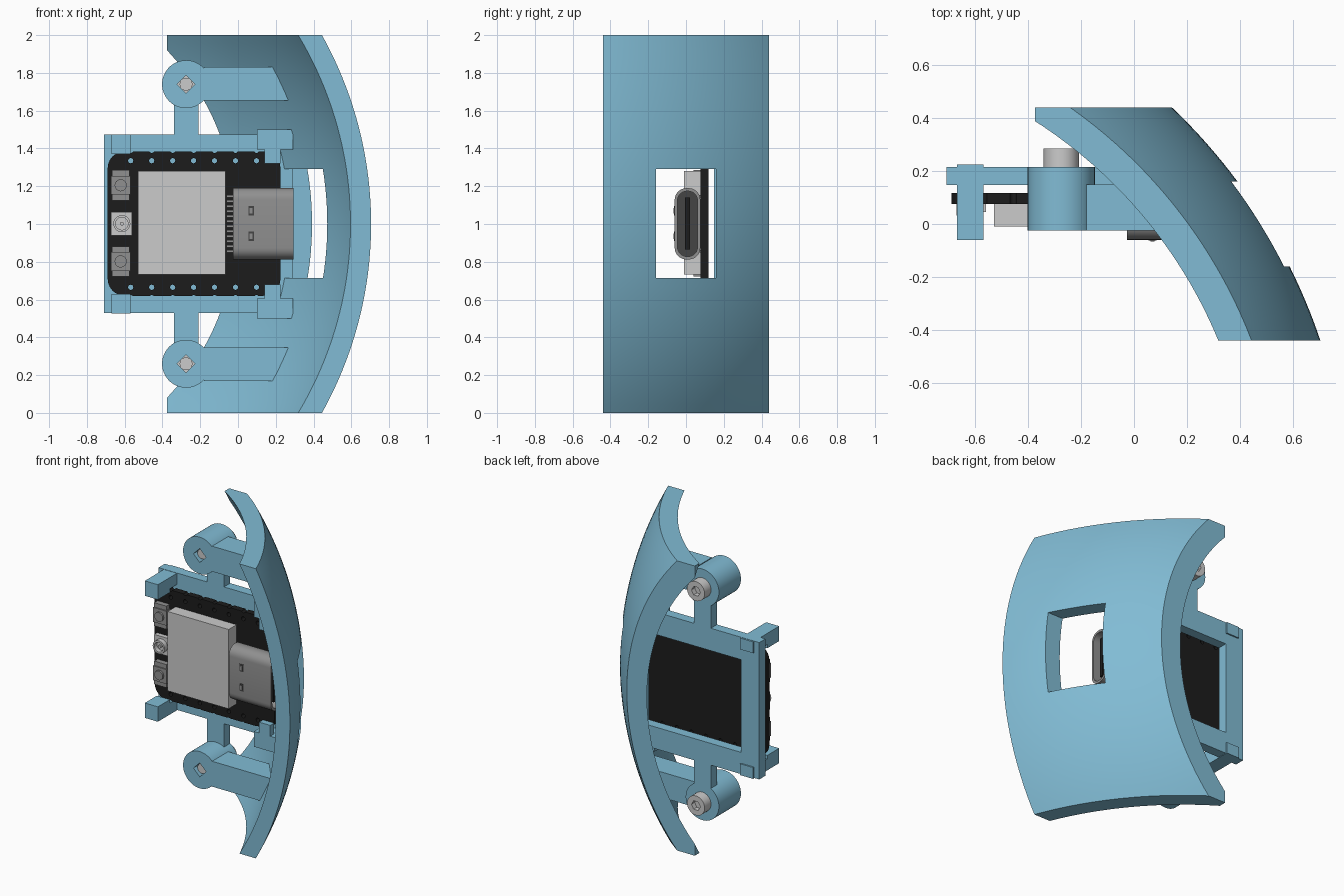
import bpy, bmesh, math
from mathutils import Vector

if "Cube" in bpy.data.objects:
    bpy.data.objects.remove(bpy.data.objects["Cube"])


def material(name, rgb):
    m = bpy.data.materials.new(name)
    m.diffuse_color = (*rgb, 1)
    m.use_nodes = True
    m.node_tree.nodes["Principled BSDF"].inputs["Base Color"].default_value = m.diffuse_color
    return m


BLUE = material("blue_plastic", (0.22, 0.50, 0.66))
BLACK = material("board_black", (0.012, 0.012, 0.012))
LIGHT = material("light_metal", (0.60, 0.60, 0.60))
MID = material("grey_metal", (0.28, 0.28, 0.28))
DARK = material("dark_grey", (0.06, 0.06, 0.06))

# Sphere centre and radii of the curved cover
CX, CY, CZ = -1.347, -1.128, 1.0
R_OUT, R_IN = 2.164, 2.061


def finish(name, bm, mat):
    bmesh.ops.recalc_face_normals(bm, faces=bm.faces)
    me = bpy.data.meshes.new(name)
    bm.to_mesh(me)
    bm.free()
    ob = bpy.data.objects.new(name, me)
    bpy.context.collection.objects.link(ob)
    me.materials.append(mat)
    return ob


def activate(ob):
    bpy.ops.object.select_all(action='DESELECT')
    ob.select_set(True)
    bpy.context.view_layer.objects.active = ob


def smooth(ob):
    activate(ob)
    bpy.ops.object.shade_smooth_by_angle(angle=math.radians(30))
    return ob


def boolean(ob, cutter, op='DIFFERENCE', keep=False):
    activate(ob)
    mod = ob.modifiers.new("cut", 'BOOLEAN')
    mod.operation, mod.object, mod.solver = op, cutter, 'EXACT'
    bpy.ops.object.modifier_apply(modifier=mod.name)
    if not keep:
        bpy.data.objects.remove(cutter)
    return ob


def prism(name, pts, a, b, mat, axis='y'):
    """Extrude an outline: (x, z) along y, or (y, z) along x."""
    bm = bmesh.new()
    put = (lambda p, t: (p[0], t, p[1])) if axis == 'y' else (lambda p, t: (t, p[0], p[1]))
    f = bm.faces.new([bm.verts.new(put(p, a)) for p in pts])
    ext = bmesh.ops.extrude_face_region(bm, geom=[f])
    d = Vector(put((0, 0), b - a))
    bmesh.ops.translate(bm, vec=d, verts=[v for v in ext['geom'] if isinstance(v, bmesh.types.BMVert)])
    return finish(name, bm, mat)


def box(name, x0, x1, y0, y1, z0, z1, mat):
    return prism(name, [(x0, z0), (x1, z0), (x1, z1), (x0, z1)], y0, y1, mat)


def disc(x, z, r, n):
    return [(x + r * math.cos(2 * math.pi * i / n), z + r * math.sin(2 * math.pi * i / n)) for i in range(n)]


def rounded(u0, u1, v0, v1, r, n=6):
    pts = []
    for k, (u, v) in enumerate([(u1 - r, v1 - r), (u0 + r, v1 - r), (u0 + r, v0 + r), (u1 - r, v0 + r)]):
        for i in range(n + 1):
            a = math.pi / 2 * (k + i / n)
            pts.append((u + r * math.cos(a), v + r * math.sin(a)))
    return pts


def cylinder(name, x, z, r, y0, y1, mat, n=40):
    return smooth(prism(name, disc(x, z, r, n), y0, y1, mat))


# Curved cover: two concentric sphere patches with a rectangular window
def spread(stops, counts):
    out = [stops[0]]
    for a, b, n in zip(stops, stops[1:], counts):
        out += [a + (b - a) * (i + 1) / n for i in range(n)]
    return out


ys = spread([-0.44, -0.16, 0.16, 0.44], [8, 8, 8])
zs = spread([0, 0.715, 1.29, 2], [16, 12, 16])
bm = bmesh.new()
layers = [[[bm.verts.new((CX + math.sqrt(r * r - (y - CY) ** 2 - (z - CZ) ** 2), y, z)) for z in zs]
           for y in ys] for r in (R_OUT, R_IN)]
for L in layers:
    for i in range(24):
        for j in range(44):
            if not (8 <= i < 16 and 16 <= j < 28):
                bm.faces.new((L[i][j], L[i + 1][j], L[i + 1][j + 1], L[i][j + 1]))
index = {v: (k, i, j) for k, L in enumerate(layers) for i, c in enumerate(L) for j, v in enumerate(c)}
for e in [e for e in bm.edges if len(e.link_faces) == 1 and index[e.verts[0]][0] == 0]:
    (_, i, j), (_, m, n) = index[e.verts[0]], index[e.verts[1]]
    bm.faces.new((layers[0][i][j], layers[0][m][n], layers[1][m][n], layers[1][i][j]))
bmesh.ops.delete(bm, geom=[v for v in bm.verts if not v.link_faces], context='VERTS')
bmesh.ops.bisect_plane(bm, geom=bm.verts[:] + bm.edges[:] + bm.faces[:], dist=1e-5,
                       plane_co=(-0.375, 0, 0), plane_no=(-1, 0, 0), clear_outer=True)
bmesh.ops.holes_fill(bm, edges=[e for e in bm.edges if e.is_boundary], sides=0)
smooth(finish("curved_cover", bm, BLUE))

# Helper sphere that trims the parts joining the cover
bm = bmesh.new()
bmesh.ops.create_uvsphere(bm, u_segments=128, v_segments=64, radius=2.13)
bmesh.ops.translate(bm, vec=(CX, CY, CZ), verts=bm.verts)
trim = finish("trim_sphere", bm, BLUE)
trim.hide_render = True

# Board frame
frame = box("board_frame", -0.71, 0.29, 0.147, 0.215, 0.53, 1.475, BLUE)
boolean(frame, box("opening", -0.57, 0.18, 0, 0.4, 0.68, 1.32, BLUE))
boolean(frame, trim, 'INTERSECT', True)

for s, side in ((1, "upper"), (-1, "lower")):
    def zbox(name, x0, x1, y0, y1, d0, d1):
        a, b = sorted((1 + s * d0, 1 + s * d1))
        return box(f"{side}_{name}", x0, x1, y0, y1, a, b, BLUE)

    # Corner clips of the frame
    zbox("left_clip_post", -0.67, -0.57, -0.06, 0.225, 0.395, 0.473)
    zbox("left_clip_hook", -0.67, -0.57, -0.06, 0.07, 0.37, 0.473)
    wall = zbox("right_clip_wall", 0.10, 0.29, 0.03, 0.2, 0.395, 0.50)
    boolean(wall, trim, 'INTERSECT', True)
    zbox("right_clip_hook", 0.14, 0.225, 0.03, 0.072, 0.32, 0.40)

    # Screw boss with a square hole, strut to the frame, arm to the cover
    bx, bz = -0.275, 1 + s * 0.74
    boss = prism(f"{side}_boss", disc(bx, bz, 0.127, 48), -0.025, 0.215, BLUE)
    smooth(boolean(boss, prism("hole", disc(bx, bz, 0.048, 4), -0.1, 0.3, BLUE)))
    zbox("strut", -0.34, -0.21, 0.147, 0.215, 0.46, 0.635)
    arm = zbox("arm", -0.18, 0.40, -0.025, 0.15, 0.655, 0.83)
    boolean(arm, trim, 'INTERSECT', True)

    # Socket head screw
    cylinder(f"{side}_screw_shaft", bx, bz, 0.034, 0.0, 0.22, LIGHT, 20)
    head = prism(f"{side}_screw_head", disc(bx, bz, 0.067, 32), 0.215, 0.285, LIGHT)
    smooth(boolean(head, prism("socket", disc(bx, bz, 0.034, 6), 0.25, 0.4, LIGHT)))

bpy.data.objects.remove(trim)

# Circuit board with pin holes and scalloped edges
board = prism("circuit_board", rounded(-0.69, 0.225, 0.62, 1.385, 0.09), 0.076, 0.118, BLACK)
for i in range(7):
    px = -0.568 + i * 0.111
    for s in (1, -1):
        for d in (0.335, 0.39):
            boolean(board, prism("pin_hole", disc(px, 1 + s * d, 0.014, 12), 0, 0.2, BLACK))

# Chip shield
box("chip_shield", -0.53, -0.065, -0.01, 0.077, 0.732, 1.28, LIGHT)

# Push buttons and antenna socket
for bz, n in ((1.205, "upper"), (0.802, "lower")):
    box(f"{n}_button_base", -0.668, -0.575, 0.04, 0.077, bz - 0.08, bz + 0.08, MID)
    box(f"{n}_button_body", -0.672, -0.57, 0.032, 0.077, bz - 0.05, bz + 0.05, MID)
    cylinder(f"{n}_button_cap", -0.621, bz, 0.032, 0.02, 0.035, MID, 24)
box("antenna_base", -0.672, -0.56, 0.045, 0.077, 0.94, 1.063, LIGHT)
ring = prism("antenna_ring", disc(-0.615, 1.002, 0.045, 28), 0.012, 0.05, LIGHT)
smooth(boolean(ring, prism("bore", disc(-0.615, 1.002, 0.033, 28), -0.1, 0.042, LIGHT)))
cylinder("antenna_pin", -0.615, 1.002, 0.01, 0.018, 0.05, LIGHT, 12)

# Port: hollow rounded sleeve, inner block, tongue, pins
sleeve = prism("port_sleeve", rounded(-0.06, 0.076, 0.812, 1.19, 0.062), -0.027, 0.293, MID, 'x')
boolean(sleeve, prism("cavity", rounded(-0.045, 0.061, 0.828, 1.174, 0.05), 0.0, 0.4, MID, 'x'))
smooth(sleeve)
prism("port_block", rounded(-0.046, 0.062, 0.827, 1.175, 0.05), 0.0, 0.1, DARK, 'x')
box("port_tongue", 0.09, 0.275, -0.005, 0.02, 0.865, 1.14, BLACK)
for z in (0.935, 1.07):
    box("port_slot", 0.055, 0.085, -0.063, -0.058, z - 0.025, z + 0.025, DARK)
    box("port_slot_tab", 0.062, 0.078, -0.066, -0.061, z - 0.015, z + 0.015, MID)
for i in range(12):
    z = 0.855 + i * 0.0265
    box("port_pin", -0.06, -0.02, 0.06, 0.077, z - 0.007, z + 0.007, MID)
